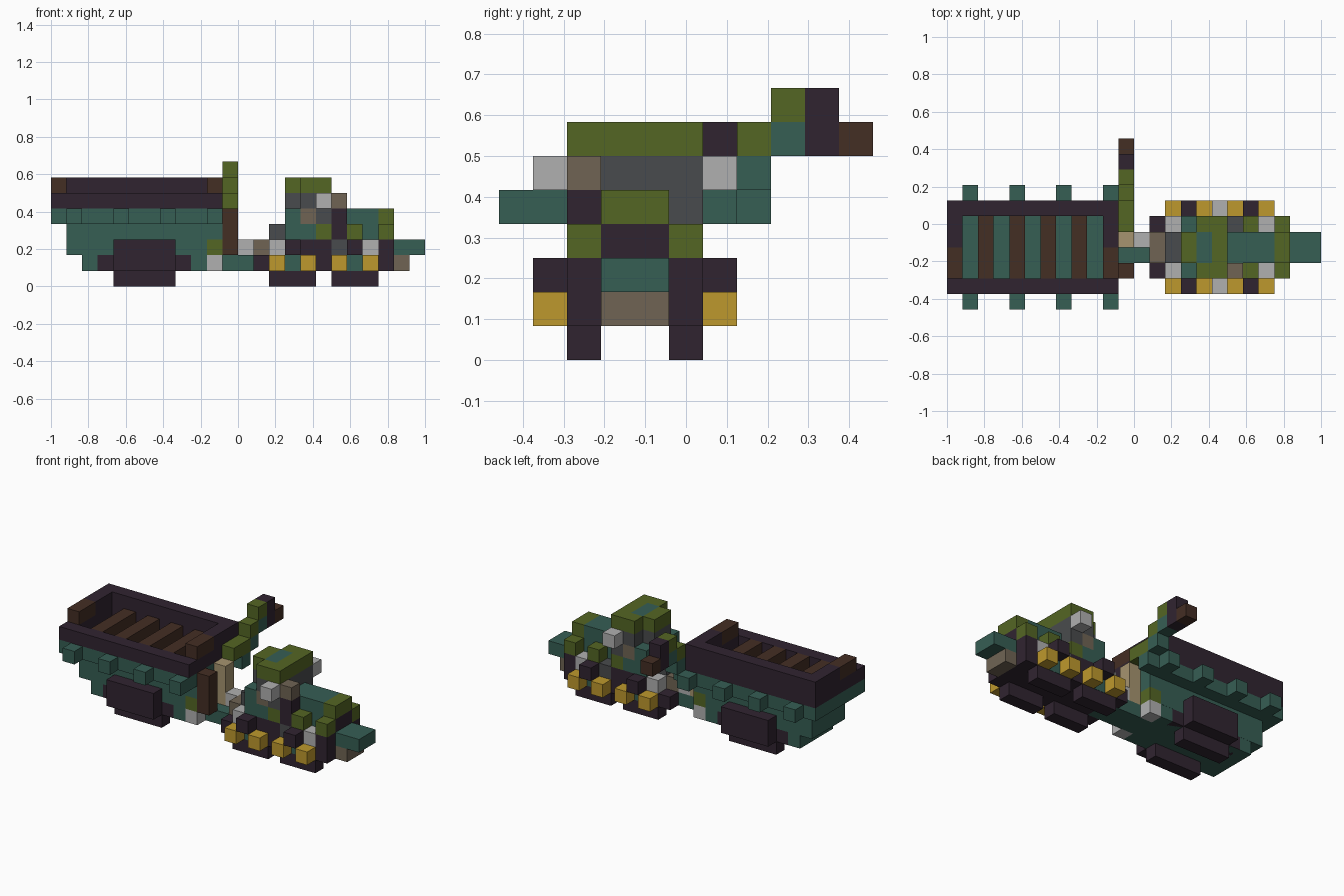
import bpy
import bmesh

cube = bpy.data.objects.get("Cube")
if cube:
    bpy.data.objects.remove(cube, do_unlink=True)

UNIT = 1 / 12  # edge of one block


def material(name, *rgb):
    linear = [((c / 255 + 0.055) / 1.055) ** 2.4 for c in rgb]
    mat = bpy.data.materials.new(name)
    mat.use_nodes = True
    mat.diffuse_color = (*linear, 1)
    mat.node_tree.nodes["Principled BSDF"].inputs["Base Color"].default_value = (*linear, 1)
    return mat


TEAL = material("teal", 54, 94, 84)
DARK = material("dark_plum", 48, 36, 48)
OLIVE = material("olive", 84, 102, 36)
YELLOW = material("yellow", 190, 153, 45)
SILVER = material("light_grey", 176, 176, 176)
GREY = material("dark_grey", 73, 75, 77)
TAUPE = material("taupe", 112, 100, 84)
BROWN = material("brown", 68, 46, 36)
TAN = material("tan", 166, 148, 112)


def block(name, mat, x, y, z, both=False):
    """Box between block indices; both=True repeats it on the other side."""
    bm = bmesh.new()
    sides = [y, (8 - y[1], 8 - y[0])] if both else [y]
    for side in sides:
        made = bmesh.ops.create_cube(bm, size=1)["verts"]
        for v in made:
            v.co = [UNIT * (r[0] if c < 0 else r[1]) for c, r in zip(v.co, (x, side, z))]
            v.co.x -= 12 * UNIT
            v.co.y -= 5.5 * UNIT
    mesh = bpy.data.meshes.new(name)
    bm.to_mesh(mesh)
    bm.free()
    mesh.materials.append(mat)
    obj = bpy.data.objects.new(name, mesh)
    bpy.context.collection.objects.link(obj)
    return obj


def cell(name, mat, x, y, z, both=False):
    return block(name, mat, (x, x + 1), (y, y + 1), (z, z + 1), both)


MIDDLE, BODY = (3, 5), (2, 6)

# Wagon hull, stepped inwards towards the bottom
block("wagon_floor", TEAL, (0, 11), (1, 7), (4, 5))
block("wagon_hull_upper", TEAL, (1, 11), BODY, (3, 4))
block("wagon_hull_lower", TEAL, (1, 10), BODY, (2, 3))
block("wagon_front_panel", OLIVE, (10, 11), BODY, (2, 3))
block("wagon_keel", TEAL, (2, 10), (2.01, 5.99), (1, 2))
for x in (1, 4, 7, 10):
    cell("wagon_side_peg", TEAL, x, 0, 4, both=True)

# Wagon walls, end boards and floor slats
block("wagon_low_wall", DARK, (0, 11), (1, 2), (5, 6))
block("wagon_high_wall", DARK, (0, 11), (6, 7), (5, 7))
for x in (0, 10):
    end = (x, x + 1)
    block("wagon_end_wall", DARK, end, BODY, (5, 6))
    block("wagon_end_rim", DARK, end, (4, 6), (6, 7))
    block("wagon_end_board", BROWN, end, (2, 4), (6, 7))
for x in range(2, 10, 2):
    block("wagon_slat", BROWN, (x, x + 1), BODY, (5, 6))

# Wagon wheels and coupling
block("wagon_wheel_centre", DARK, (4, 8), (1, 2), (1, 3), both=True)
block("wagon_wheel_rim", DARK, (3, 9), (2, 3), (1, 2), both=True)
block("wagon_wheel_base", DARK, (4, 8), (2, 3), (0, 1), both=True)
cell("wagon_buffer", SILVER, 10, 2, 1, both=True)
block("coupling_bar", TEAL, (10, 14), MIDDLE, (1, 2))
cell("coupling_pin", SILVER, 12, 4, 2)

# Posts and the raised arm beside the wagon
block("brown_post", BROWN, (11, 12), (2, 3), (2, 5))
block("tan_post", TAN, (11, 12), (4, 5), (2, 5))
block("arm_base", OLIVE, (11, 12), (5, 7), (5, 6))
cell("arm_step", OLIVE, 11, 7, 6)
cell("arm_top", OLIVE, 11, 8, 7)
cell("arm_underside_low", TEAL, 11, 6, 4)
cell("arm_underside_mid", TEAL, 11, 7, 5)
cell("arm_underside_high", TEAL, 11, 8, 6)
block("arm_head", DARK, (11, 12), (9, 10), (6, 8))
cell("arm_tip", BROWN, 11, 10, 6)

# Engine chassis and wheels
block("chassis", DARK, (14, 22), MIDDLE, (1, 2))
block("chassis_side", DARK, (13, 22), (2, 3), (1, 2), both=True)
for x in (14, 18):
    block("engine_wheels", DARK, (x, x + 3), (2, 3), (0, 1), both=True)
    cell("axle_plate", TEAL, x + 1, 1.98, 1, both=True)
    cell("crank_block", DARK, x + 1, 1, 2, both=True)
    for hub in (x, x + 2):
        cell("wheel_hub", YELLOW, hub, 1, 1, both=True)

# Engine running board
block("rear_plate", TAUPE, (13, 14), MIDDLE, (2, 3))
block("running_board", TEAL, (14, 24), MIDDLE, (2, 3))
block("cowcatcher", TAUPE, (22, 23), MIDDLE, (1, 2))
for x, mat in zip(range(14, 22), (SILVER, DARK, DARK, DARK, GREY, DARK, SILVER, DARK)):
    cell("running_board_side", mat, x, 2, 2, both=True)

# Boiler
block("boiler", TEAL, (18, 21), MIDDLE, (3, 5))
cell("boiler_band", OLIVE, 19, 2, 3, both=True)
cell("boiler_front_side", OLIVE, 21, 2, 3, both=True)
block("boiler_front_top", OLIVE, (21, 22), MIDDLE, (4, 5))
block("boiler_front", DARK, (21, 22), MIDDLE, (3, 4))
block("chimney", DARK, (18, 19), (2, 3), (3, 5))
cell("chimney_cap", TAUPE, 18, 2, 5)

# Cab
block("cab_step", GREY, (14, 15), MIDDLE, (3, 4))
block("cab_lower", TEAL, (15, 17), BODY, (3, 4))
block("cab_lower_front", OLIVE, (17, 18), BODY, (3, 4))
block("cab_back", TEAL, (15, 16), BODY, (4, 5))
block("cab_door", TAUPE, (16, 17), BODY, (4, 5))
block("cab_front", GREY, (17, 18), BODY, (4, 5))
block("cab_windows", GREY, (16, 18), BODY, (5, 6))
block("cab_rear_window", GREY, (15, 16), MIDDLE, (5, 6))
cell("cab_lamp", SILVER, 17, 1, 5, both=True)

# Roof with notched rear corners and a coloured hatch
block("roof_rear", OLIVE, (15, 16), MIDDLE, (6, 7))
block("roof_front", OLIVE, (17, 18), BODY, (6, 7))
cell("roof_side", OLIVE, 16, 2, 6, both=True)
block("roof_hatch", TEAL, (16, 17), MIDDLE, (6, 7))
